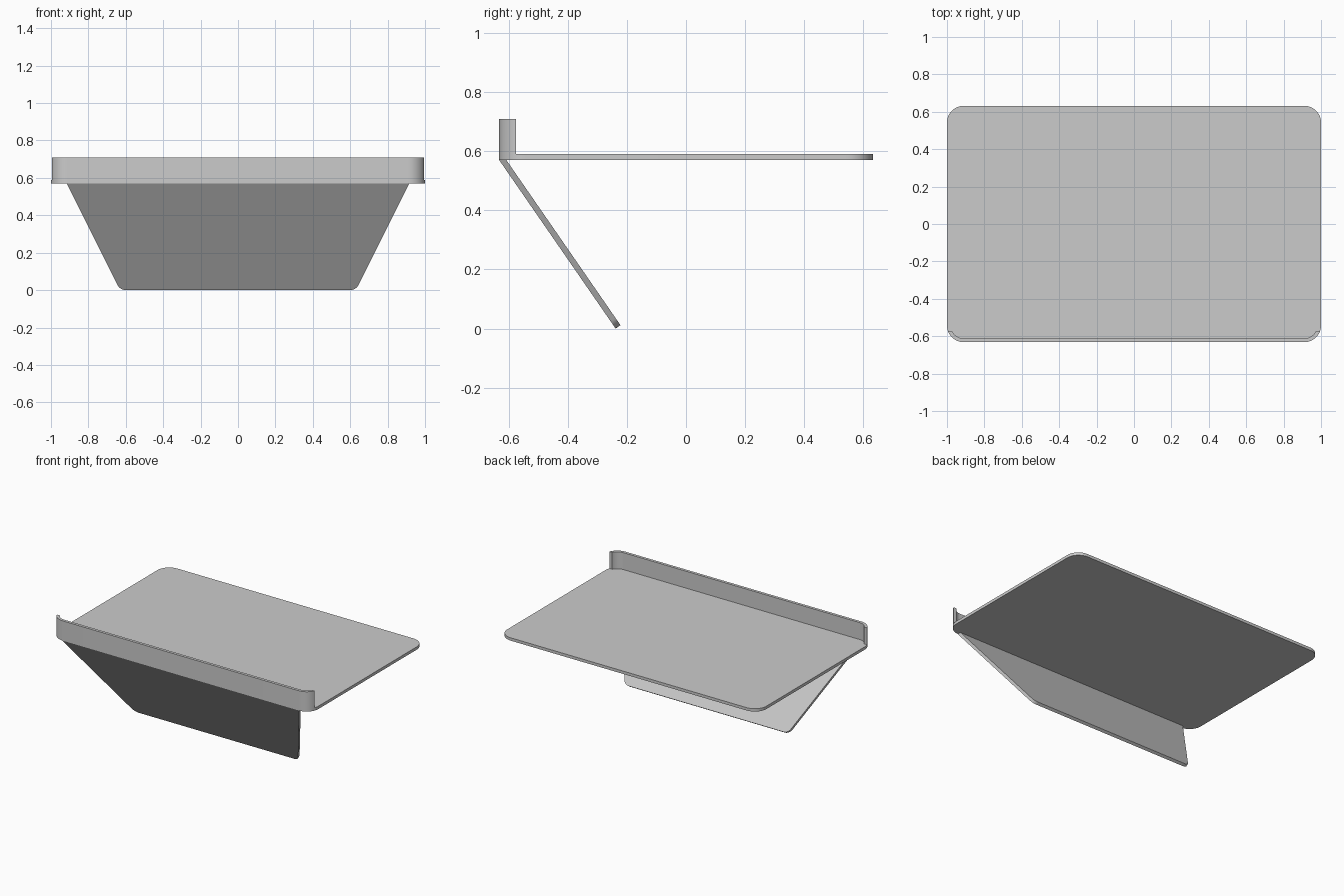
import bpy, bmesh, math
from mathutils import Vector, Matrix

cube = bpy.data.objects.get("Cube")
if cube:
    bpy.data.objects.remove(cube)

grey = bpy.data.materials.new("plain_grey")
grey.use_nodes = True
COLOUR = (0.6, 0.6, 0.6, 1)
grey.diffuse_color = COLOUR
grey.node_tree.nodes["Principled BSDF"].inputs["Base Color"].default_value = COLOUR

HALF_Y, RADIUS, THICK = 0.632, 0.09, 0.02
SHELF_Z, LIP_TOP, LIP_END = 0.57, 0.708, -0.575


def fillet(corners, steps=12):
    """Round the corners of a counter-clockwise outline of (x, y, radius)."""
    pts = []
    for i, (x, y, r) in enumerate(corners):
        p = Vector((x, y))
        if r == 0:
            pts.append(p)
            continue
        a = (Vector(corners[i - 1][:2]) - p).normalized()
        b = (Vector(corners[(i + 1) % len(corners)][:2]) - p).normalized()
        half = a.angle(b) / 2
        centre = p + (a + b).normalized() * r / math.sin(half)
        start = p + a * r / math.tan(half) - centre
        sweep = math.pi - 2 * half
        for k in range(steps + 1):
            pts.append(centre + Matrix.Rotation(sweep * k / steps, 2) @ start)
    return pts


def slab(name, outline, depth, matrix):
    """Extrude a flat outline and place it with a matrix."""
    bm = bmesh.new()
    face = bm.faces.new([bm.verts.new((p[0], p[1], 0)) for p in outline])
    top = bmesh.ops.extrude_face_region(bm, geom=[face])["geom"]
    bmesh.ops.translate(bm, vec=(0, 0, depth),
                        verts=[v for v in top if isinstance(v, bmesh.types.BMVert)])
    bmesh.ops.transform(bm, matrix=matrix, verts=bm.verts)
    bmesh.ops.recalc_face_normals(bm, faces=bm.faces)
    mesh = bpy.data.meshes.new(name)
    bm.to_mesh(mesh)
    bm.free()
    mesh.materials.append(grey)
    obj = bpy.data.objects.new(name, mesh)
    bpy.context.collection.objects.link(obj)
    bpy.ops.object.select_all(action="DESELECT")
    obj.select_set(True)
    bpy.context.view_layer.objects.active = obj
    bpy.ops.object.shade_smooth_by_angle(angle=math.radians(30))
    return obj


def lip_edge(radius, steps=12):
    """Front edge of the shelf from left end to right end, wrapping both corners."""
    cx, cy = 1 - RADIUS, RADIUS - HALF_Y
    first = math.asin((cy - LIP_END) / radius)
    right = []
    for k in range(steps + 1):
        a = first + (math.pi / 2 - first) * k / steps
        right.append((cx + radius * math.cos(a), cy - radius * math.sin(a)))
    return [(-x, y) for x, y in right] + right[::-1]


# Flat shelf with rounded corners
shelf = fillet([(x, y, RADIUS) for x, y in
                ((-1, -HALF_Y), (1, -HALF_Y), (1, HALF_Y), (-1, HALF_Y))])
slab("shelf", shelf, THICK, Matrix.Translation((0, 0, SHELF_Z)))

# Thin raised lip along the front
lip = lip_edge(RADIUS) + lip_edge(RADIUS - THICK)[::-1]
slab("front_lip", lip, LIP_TOP - SHELF_Z, Matrix.Translation((0, 0, SHELF_Z)))

# Tapered support panel sloping back and down from the front edge
up = Vector((0, -0.394, SHELF_Z))
length = up.length
up.normalize()
side = Vector((1, 0, 0))
normal = -side.cross(up)
frame = Matrix((side, up, -normal)).transposed().to_4x4()
frame.translation = (0, -0.238, 0)
panel = fillet([(-0.63, 0, 0.05), (0.63, 0, 0.05),
                (0.915, length, 0), (-0.915, length, 0)])
if frame.to_3x3().col[2].y < 0:
    frame.col[2] = -frame.col[2]
slab("support_panel", panel, THICK, frame)
